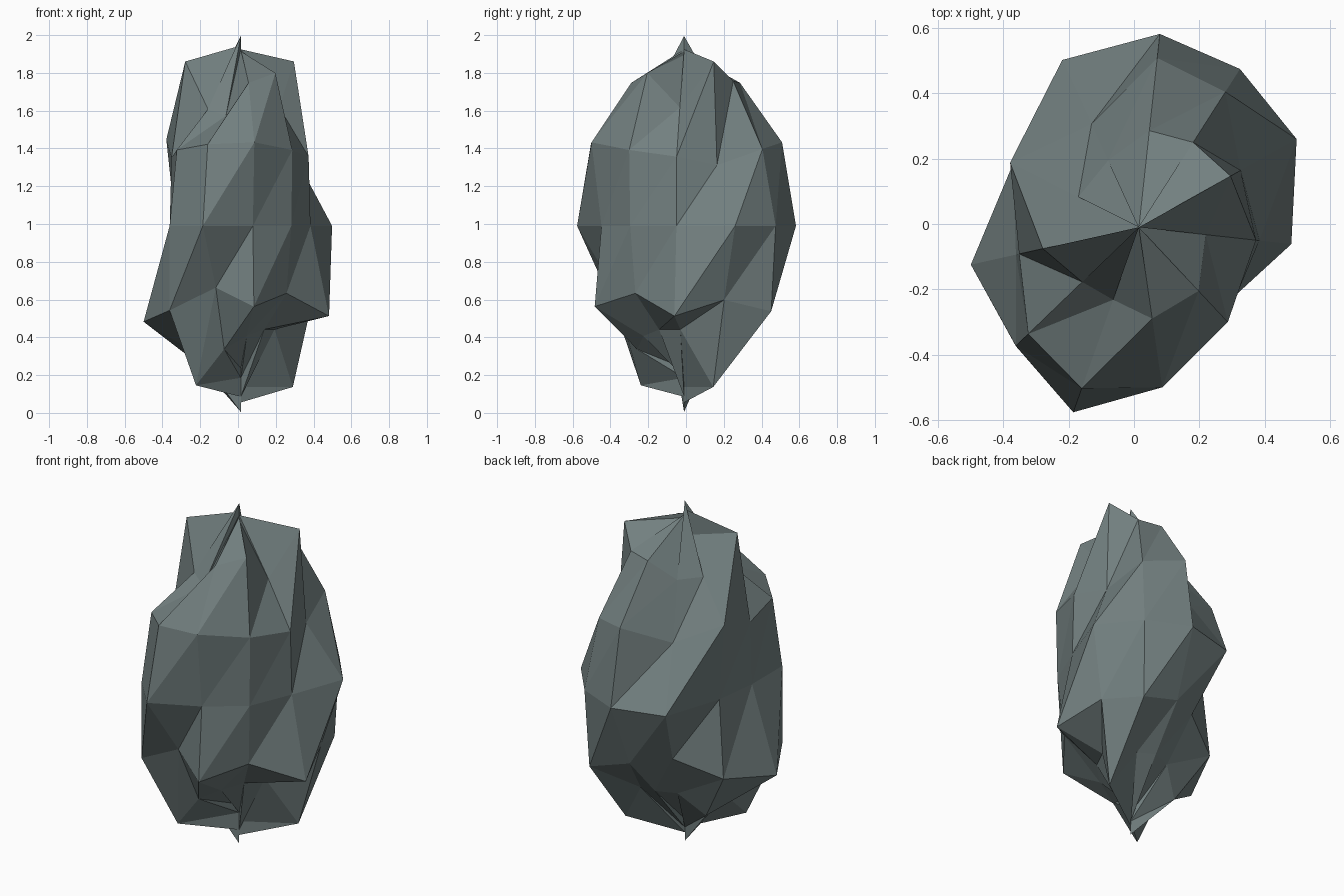
import bpy, bmesh, math

if "Cube" in bpy.data.objects:
    bpy.data.objects.remove(bpy.data.objects["Cube"])

# Rock: an 11-sided sphere, squashed along a slanted axis, each point pushed in or out
SIDES = 11
CENTRE = (0.015, -0.01, 0.99)
LONG, SHORT, HEIGHT = 0.705, 0.56, 1.005
TILT = math.radians(65)

# Radial factor of each column, from top pole to bottom pole
columns = [
    [0.90, 0.88, 0.81, 0.82, 0.90, 0.72, 0.90],
    [0.92, 0.87, 0.88, 0.87, 0.75, 0.70, 0.85],
    [0.92, 0.74, 0.66, 0.925, 0.68, 0.70, 0.90],
    [1.00, 0.74, 0.91, 0.69, 0.89, 0.85, 0.98],
    [0.80, 1.00, 0.72, 0.64, 1.01, 0.78, 0.90],
    [0.95, 0.71, 0.80, 0.77, 0.89, 0.97, 0.80],
    [1.00, 0.67, 0.86, 0.855, 0.65, 0.75, 0.75],
    [0.93, 0.87, 0.88, 0.68, 0.85, 0.67, 0.80],
    [0.92, 0.93, 0.80, 0.68, 0.71, 0.63, 0.90],
    [0.90, 0.72, 0.73, 0.65, 0.95, 0.63, 0.85],
    [0.93, 1.00, 0.64, 0.86, 0.78, 0.98, 0.93],
]


def point(col, ring):
    s = columns[col][ring]
    t = math.radians(-9.5) + 2 * math.pi * col / SIDES
    lat = math.pi * ring / 6
    u = LONG * math.cos(t) * math.sin(lat) * s
    v = SHORT * math.sin(t) * math.sin(lat) * s
    return (CENTRE[0] + u * math.cos(TILT) - v * math.sin(TILT),
            CENTRE[1] + u * math.sin(TILT) + v * math.cos(TILT),
            CENTRE[2] + HEIGHT * math.cos(lat) * s)


bm = bmesh.new()
grid = [[bm.verts.new(point(c, r)) for r in range(7)] for c in range(SIDES)]
for c in range(SIDES):
    a, b = grid[c], grid[(c + 1) % SIDES]
    for r in range(6):
        # each panel is split from lower left to upper right
        bm.faces.new((a[r], a[r + 1], b[r]))
        bm.faces.new((b[r], a[r + 1], b[r + 1]))

mesh = bpy.data.meshes.new("rock")
bm.to_mesh(mesh)
bm.free()
rock = bpy.data.objects.new("rock", mesh)
bpy.context.collection.objects.link(rock)

# Single slate colour
slate = bpy.data.materials.new("slate grey")
slate.diffuse_color = (0.17, 0.215, 0.215, 1)
slate.use_nodes = True
slate.node_tree.nodes["Principled BSDF"].inputs["Base Color"].default_value = slate.diffuse_color
mesh.materials.append(slate)
